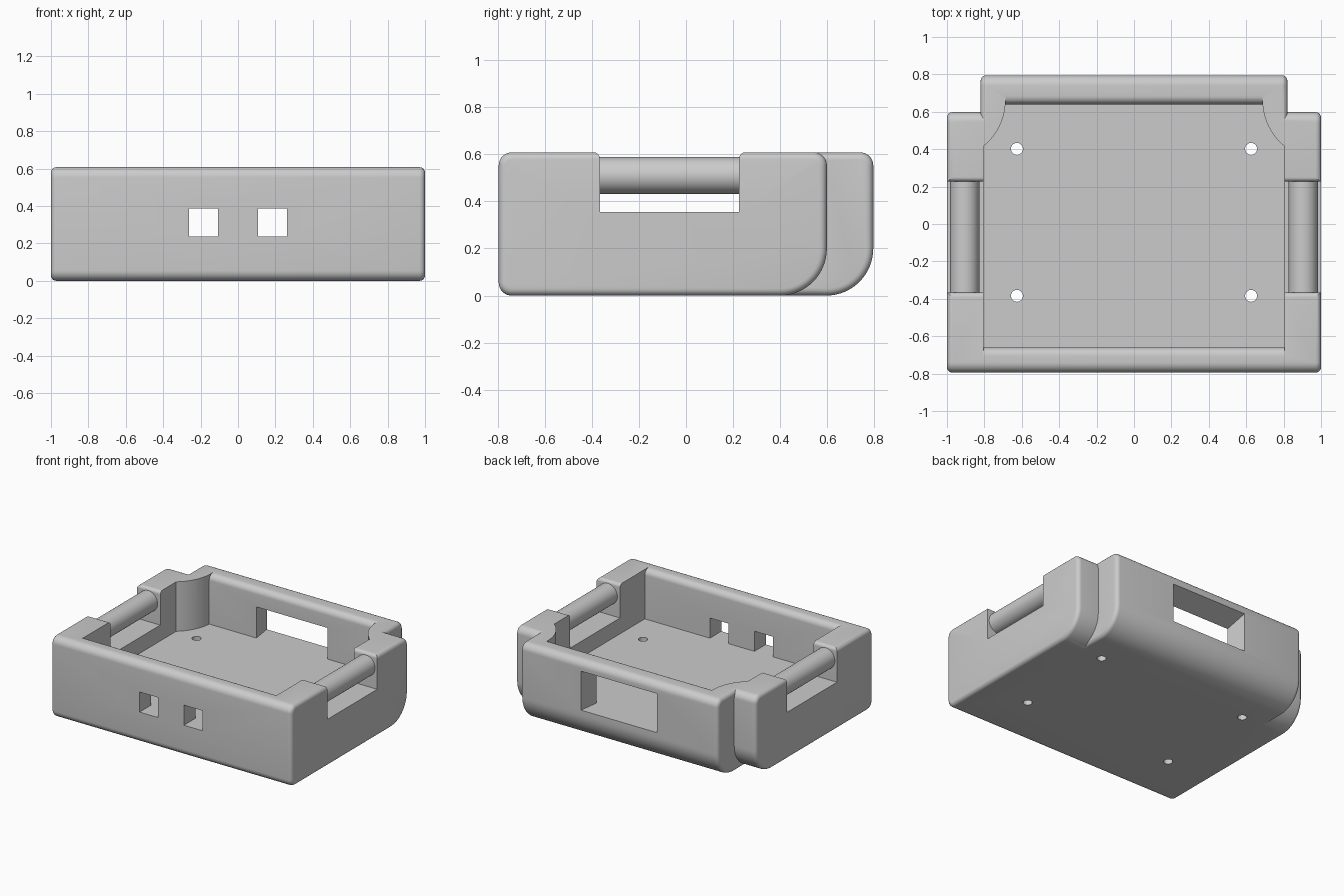
import bpy, bmesh
from math import sin, cos, pi

cube = bpy.data.objects.get("Cube")
if cube:
    bpy.data.objects.remove(cube, do_unlink=True)

H = 0.608      # rim height
FLOOR = 0.236  # inside floor height

grey = bpy.data.materials.new("plain_grey")
grey.use_nodes = True
colour = (0.6, 0.6, 0.6, 1)
grey.diffuse_color = colour
grey.node_tree.nodes["Principled BSDF"].inputs["Base Color"].default_value = colour


def loft(name, rings):
    """Skin equal-length closed rings and cap both ends."""
    bm = bmesh.new()
    rows = [[bm.verts.new(p) for p in ring] for ring in rings]
    for a, b in zip(rows, rows[1:]):
        n = len(a)
        for i in range(n):
            bm.faces.new((a[i], a[(i + 1) % n], b[(i + 1) % n], b[i]))
    bm.faces.new(rows[0])
    bm.faces.new(rows[-1])
    bmesh.ops.recalc_face_normals(bm, faces=bm.faces)
    mesh = bpy.data.meshes.new(name)
    bm.to_mesh(mesh)
    bm.free()
    mesh.materials.append(grey)
    ob = bpy.data.objects.new(name, mesh)
    bpy.context.collection.objects.link(ob)
    return ob


def arc(cy, cz, r, start, steps):
    return [(cy + r * cos(start + pi / 2 * i / steps),
             cz + r * sin(start + pi / 2 * i / steps)) for i in range(steps + 1)]


def side_profile(y0, y1, d):
    """Side outline inset by d, with a large round at the lower back."""
    s, b = 0.055, 0.2
    return (arc(y1 - b, b, b - d, -pi / 2, 16) + arc(y1 - s, H - s, s - d, 0, 8)
            + arc(y0 + s, H - s, s - d, pi / 2, 8) + arc(y0 + s, s, s - d, pi, 8))


def rounded_body(name, half, y0, y1, r=0.03, steps=5):
    """Side outline extruded across x with rounded ends."""
    ends = [(half - r + r * sin(pi / 2 * i / steps),
             r * (1 - cos(pi / 2 * i / steps))) for i in range(steps + 1)]
    sections = [(-x, d) for x, d in reversed(ends)] + ends
    return loft(name, [[(x, y, z) for y, z in side_profile(y0, y1, d)]
                       for x, d in sections])


def flared_cutter(name, x0, x1, y0, y1, z0, r, steps=8):
    """Pocket whose front and back walls round over into the rim."""
    curve = [(r - r * cos(pi / 2 * i / steps), H - r + r * sin(pi / 2 * i / steps))
             for i in range(steps + 1)]
    back = [(y1, z0)] + [(y1 + o, z) for o, z in curve] + [(y1 + r, H + 0.2)]
    front = [(y0, z0)] + [(y0 - o, z) for o, z in curve] + [(y0 - r, H + 0.2)]
    outline = back + front[::-1]
    return loft(name, [[(x, y, z) for y, z in outline] for x in (x0, x1)])


def rect(y, x0, x1, z0, z1):
    return [(x0, y, z0), (x1, y, z0), (x1, y, z1), (x0, y, z1)]


def cylinder_z(name, x, y, r, z0, z1, sides):
    return loft(name, [[(x + r * cos(2 * pi * i / sides), y + r * sin(2 * pi * i / sides), z)
                        for i in range(sides)] for z in (z0, z1)])


def combine(target, tool, operation):
    mod = target.modifiers.new("combine", 'BOOLEAN')
    mod.operation = operation
    mod.solver = 'EXACT'
    mod.object = tool
    bpy.context.view_layer.objects.active = target
    bpy.ops.object.modifier_apply(modifier=mod.name)
    bpy.data.objects.remove(tool, do_unlink=True)


def smooth(ob):
    bpy.ops.object.select_all(action='DESELECT')
    ob.select_set(True)
    bpy.context.view_layer.objects.active = ob
    bpy.ops.object.shade_smooth_by_angle(angle=pi / 6)


# Outer shell: wide tray plus the narrower rear extension
tray = rounded_body("tray_body", 1.0, -0.795, 0.598)
combine(tray, rounded_body("rear_extension", 0.82, -0.5, 0.795), 'UNION')

# Inner pocket, leaving a rounded pillar in each rear corner
pocket = flared_cutter("pocket", -0.805, 0.805, -0.66, 0.64, FLOOR, 0.045)
for s in (-1, 1):
    combine(pocket, cylinder_z("corner_pillar", s, 0.66, 0.313, 0.1, 1.0, 64), 'DIFFERENCE')
combine(tray, pocket, 'DIFFERENCE')

# Side grip notches, front ports level with the floor, and floor screw holes
for s in (-1, 1):
    combine(tray, flared_cutter("grip_notch", s * 0.75, s * 1.1, -0.366, 0.226, 0.355, 0.025),
            'DIFFERENCE')
    cx = s * 0.185
    port = [rect(y, cx - 0.078, cx + 0.078, FLOOR, 0.387) for y in (-0.9, -0.6)]
    combine(tray, loft("front_port", port), 'DIFFERENCE')
    for y in (-0.384, 0.402):
        combine(tray, cylinder_z("screw_hole", s * 0.626, y, 0.032, -0.1, 0.3, 24),
                'DIFFERENCE')

# Rear window level with the floor, slightly larger on the outside
window = [rect(0.6, -0.29, 0.29, FLOOR, 0.455), rect(0.85, -0.325, 0.325, FLOOR, 0.55)]
combine(tray, loft("rear_window", window), 'DIFFERENCE')
smooth(tray)

# Carrying bars across the notches
for side, s in (("left", 1), ("right", -1)):
    bar = loft(side + "_handle_bar",
               [[(s * 0.905 + 0.078 * cos(2 * pi * i / 48), y, 0.51 + 0.078 * sin(2 * pi * i / 48))
                 for i in range(48)] for y in (-0.42, 0.28)])
    smooth(bar)
